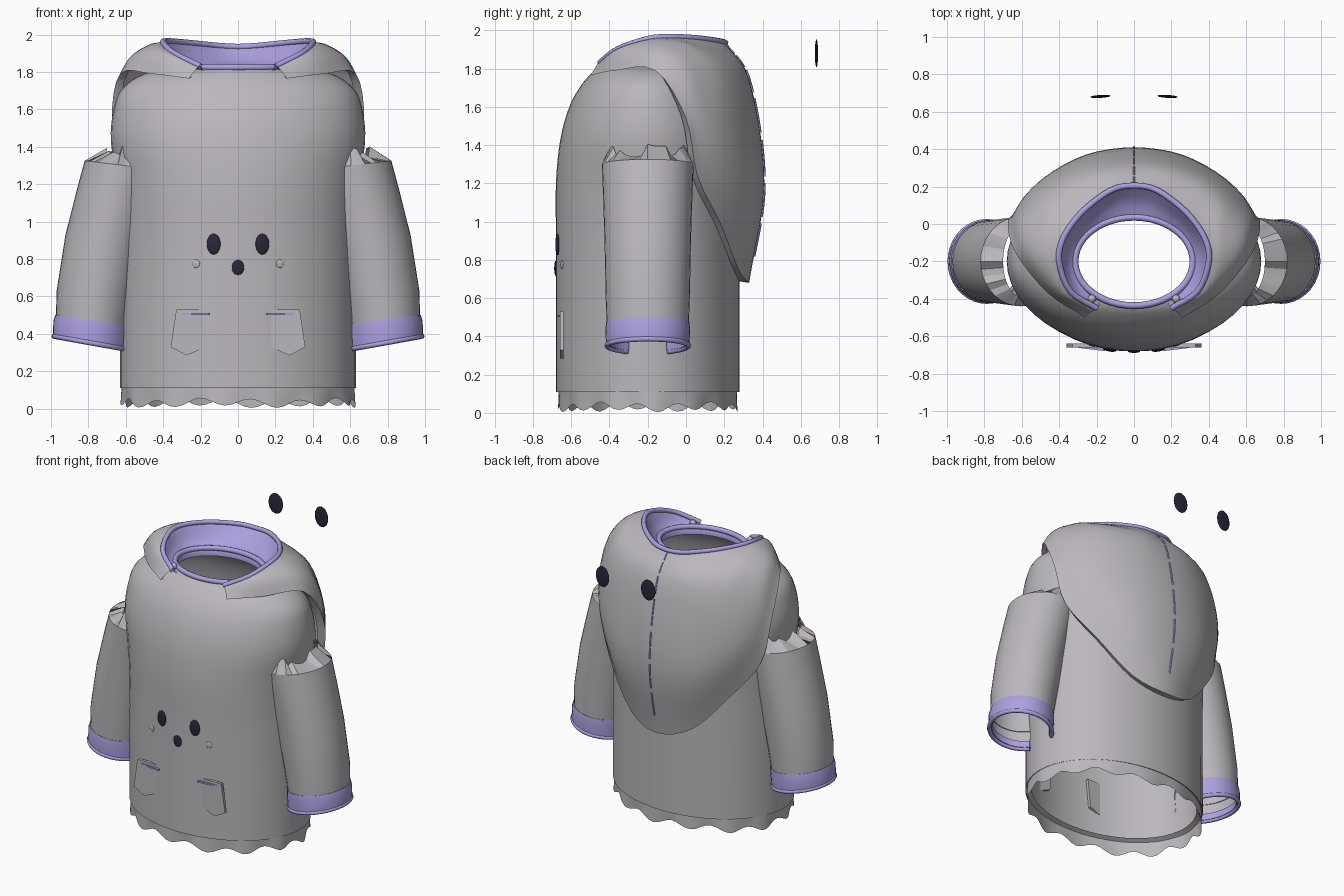
import bpy, math, random
from mathutils import Vector as V

if "Cube" in bpy.data.objects:
    bpy.data.objects.remove(bpy.data.objects["Cube"])

random.seed(4)


def material(name, rgb):
    m = bpy.data.materials.new(name)
    m.diffuse_color = (*rgb, 1)
    m.use_nodes = True
    m.node_tree.nodes["Principled BSDF"].inputs["Base Color"].default_value = m.diffuse_color
    return m


GREY = material("grey_fabric", (0.50, 0.475, 0.51))
LILAC = material("lilac_trim", (0.42, 0.35, 0.74))
DARK = material("dark_button", (0.022, 0.020, 0.042))
CY = -0.2  # depth of the garment axis


def finish(ob, mat, angle=50):
    ob.data.materials.append(mat)
    bpy.ops.object.select_all(action='DESELECT')
    bpy.context.view_layer.objects.active = ob
    ob.select_set(True)
    bpy.ops.object.shade_smooth_by_angle(angle=math.radians(angle))
    return ob


def mesh(name, verts, faces, mat, angle=50):
    me = bpy.data.meshes.new(name)
    me.from_pydata([tuple(v) for v in verts], [], faces)
    me.update()
    ob = bpy.data.objects.new(name, me)
    bpy.context.collection.objects.link(ob)
    return finish(ob, mat, angle)


def loft(name, rings, mat, closed=True, angle=50):
    """Skin between rings that have equal point counts."""
    n = len(rings[0])
    faces = []
    for r in range(len(rings) - 1):
        for i in range(n if closed else n - 1):
            j = (i + 1) % n
            faces.append((r * n + i, r * n + j, (r + 1) * n + j, (r + 1) * n + i))
    return mesh(name, [p for r in rings for p in r], faces, mat, angle)


def smooth_path(pts, steps):
    """Catmull-Rom resampling of a list of points."""
    p = [2 * pts[0] - pts[1]] + list(pts) + [2 * pts[-1] - pts[-2]]
    out = []
    for i in range(1, len(p) - 2):
        a, b, c, d = p[i - 1:i + 3]
        for s in range(steps):
            t = s / steps
            out.append(0.5 * (2 * b + (c - a) * t + (2 * a - 5 * b + 4 * c - d) * t * t
                              + (3 * b - a - 3 * c + d) * t ** 3))
    return out + [pts[-1]]


def tube(name, pts, radius, mat, closed=False, sides=8):
    """Round cord swept along a path."""
    n, rings = len(pts), []
    for i, p in enumerate(pts):
        a = pts[(i - 1) % n] if closed or i else p
        b = pts[(i + 1) % n] if closed or i < n - 1 else p
        t = (b - a).normalized()
        u = t.cross(V((0, 0, 1)) if abs(t.z) < 0.9 else V((1, 0, 0))).normalized()
        w = t.cross(u)
        rings.append([p + radius * (u * math.cos(k * math.tau / sides) + w * math.sin(k * math.tau / sides))
                      for k in range(sides)])
    if closed:
        rings.append(rings[0])
    return loft(name, rings, mat)


def ellipse(rx, ry, z, n=48):
    return [V((rx * math.cos(k * math.tau / n), CY + ry * math.sin(k * math.tau / n), z)) for k in range(n)]


# torso: open tube with a rolled inner hem
profile = [V(p) for p in [(.63, .48, .11), (.63, .48, .4), (.63, .48, .9), (.645, .48, 1.2), (.68, .457, 1.43),
                          (.665, .41, 1.6), (.62, .35, 1.71), (.50, .28, 1.79), (.31, .235, 1.82)]]
loft("torso", [ellipse(.59, .44, .13)] + [ellipse(*p) for p in smooth_path(profile, 4)], GREY, angle=60)

# wavy ruffle below the hem
N = 112
ruffle = []
for f in (0, .35, .7, 1):
    ring = []
    for k in range(N):
        a = k * math.tau / N
        w = math.sin(14 * a) + .35 * math.sin(5 * a + 1)
        g = 1 + .012 * f * math.sin(14 * a + .8)
        ring.append(V((.622 * g * math.cos(a), CY + .468 * g * math.sin(a), .125 - f * (.094 + .020 * w))))
    ruffle.append(ring)
loft("hem_ruffle", ruffle, GREY)


# sleeves: tubes open along the side hidden against the torso
def arc(s, cx, rx, ry, z, slope, n=30):
    out = []
    for k in range(n + 1):
        a = math.radians(-150 + 300 * k / n)
        dx = rx * math.cos(a)
        out.append(V((s * (cx + dx), CY + ry * math.sin(a) * s, z + slope * dx)))
    return out


for s, side in ((1, "right"), (-1, "left")):
    loft(side + "_sleeve", [arc(s, .785, .19, .212, .40, .15), arc(s, .765, .205, .22, .6, .14),
                            arc(s, .71, .213, .226, .9, .13), arc(s, .65, .21, .234, 1.15, .13),
                            arc(s, .605, .215, .24, 1.30, .12)], GREY, False)
    # ragged shoulder joint
    top = arc(s, .605, .215, .24, 1.30, .12)
    inner = [V((s * (.60 + .10 * math.cos(math.radians(-150 + 10 * k))),
                CY + s * .19 * math.sin(math.radians(-150 + 10 * k)),
                1.37 + random.uniform(-.04, .04))) for k in range(31)]
    loft(side + "_shoulder_joint", [top, inner], GREY, False, 20)
    # cuff with rolled edge
    loft(side + "_cuff", [arc(s, .785, .18, .195, .40, .18), arc(s, .785, .18, .195, .355, .18),
                          arc(s, .787, .203, .218, .355, .18), arc(s, .782, .205, .222, .44, .15),
                          arc(s, .777, .200, .217, .475, .13), arc(s, .777, .19, .21, .475, .13)], LILAC, False)
    tube(side + "_cuff_edge", arc(s, .787, .196, .213, .352, .18), .014, LILAC)

# hood draped over the back: half columns from front flap to back centre
half = [
    [(.20, -.45, 1.83), (.22, -.465, 1.82), (.24, -.48, 1.795), (.26, -.50, 1.765)],
    [(.34, -.36, 1.90), (.39, -.36, 1.90), (.43, -.365, 1.86), (.46, -.37, 1.79)],
    [(.40, -.20, 1.955), (.47, -.18, 1.945), (.56, -.17, 1.89), (.63, -.16, 1.79)],
    [(.38, -.08, 1.965), (.48, .00, 1.92), (.61, .00, 1.79), (.675, .00, 1.54)],
    [(.30, .04, 1.96), (.47, .13, 1.84), (.60, .12, 1.55), (.63, .06, 1.24)],
    [(.20, .13, 1.95), (.36, .24, 1.78), (.48, .25, 1.35), (.46, .18, .99)],
    [(.10, .19, 1.94), (.18, .315, 1.75), (.26, .37, 1.2), (.24, .275, .75)],
    [(0, .205, 1.935), (0, .335, 1.73), (0, .41, 1.2), (0, .33, .68)],
]
cols = [[V(p) for p in c] for c in half]
cols += [[V((-p.x, p.y, p.z)) for p in c] for c in cols[-2::-1]]
rows = [smooth_path([c[r] for c in cols], 4) for r in range(4)]
strips = [smooth_path(list(c), 5) for c in zip(*rows)]
# tuck the free edge in against the torso
for c in strips:
    e = c[-1]
    c.append(V((e.x * .93, CY + (e.y - CY) * .88, e.z + .01)))
loft("hood", strips, GREY, False, 70)

# lilac hood lining, running from the rim down to the neck
rim = rows[0]
lining = []
for p in rim:
    a = math.atan2((p.y - CY) / .23, p.x / .31)
    q = V((.315 * math.cos(a), CY + .235 * math.sin(a), 1.825))
    m = (p + q) / 2 + V((0, 0, -.02))
    lining.append(smooth_path([p, m, q], 4))
loft("hood_lining", lining, LILAC, False, 70)
tube("hood_rim", rim, .016, LILAC)

# neck band
tube("neck_band", ellipse(.315, .236, 1.825), .018, LILAC, True)
loft("neck_collar", [ellipse(.315, .236, 1.83), ellipse(.298, .222, 1.81), ellipse(.298, .222, 1.775)], LILAC)
for s in (-1, 1):
    bpy.ops.mesh.primitive_uv_sphere_add(segments=12, ring_count=8, radius=.022, location=(s * .225, -.40, 1.835))
    bpy.context.object.name = "collar_bead"
    finish(bpy.context.object, GREY)

# stitched seam down the middle of the hood
spine = strips[len(strips) // 2][:-1]
seam = smooth_path([p + V((0, .001, 0)) for p in spine], 3)
for i in range(0, len(seam) - 5, 6):
    tube("hood_seam_stitch", seam[i:i + 6], .006, LILAC, sides=6)


# buttons: flattened spheres
def button(name, loc, size, mat, turn=0):
    bpy.ops.mesh.primitive_uv_sphere_add(segments=20, ring_count=10, location=loc, rotation=(0, 0, turn))
    ob = bpy.context.object
    ob.name, ob.scale = name, size
    finish(ob, mat)


button("nose", (0, -.681, .755), (.033, .008, .04), DARK)
for s in (-1, 1):
    button("front_eye", (s * .13, -.672, .88), (.037, .010, .056), DARK, s * .16)
    button("cheek", (s * .225, -.648, .775), (.022, .006, .022), GREY, s * .29)
    button("floating_eye", (s * .18, .682, 1.88), (.055, .008, .073), DARK, -s * .06)

# pocket flaps: flat plates partly sunk into the torso front, with a lilac slit
for s in (-1, 1):
    outline = [(.15, .53), (.33, .53), (.36, .33), (.275, .285), (.17, .33)]
    verts = [V((s * x, y, z)) for y in (-.660, -.640) for x, z in outline]
    sides = [(i, (i + 1) % 5, 5 + (i + 1) % 5, 5 + i) for i in range(5)]
    mesh("pocket", verts, [tuple(range(5)), tuple(range(9, 4, -1))] + sides, GREY, 20)
    bpy.ops.mesh.primitive_cube_add(size=1, location=(s * .225, -.662, .507), rotation=(0, 0, s * .12))
    bar = bpy.context.object
    bar.name, bar.scale = "pocket_slit", (.145, .018, .010)
    finish(bar, LILAC, 20)
